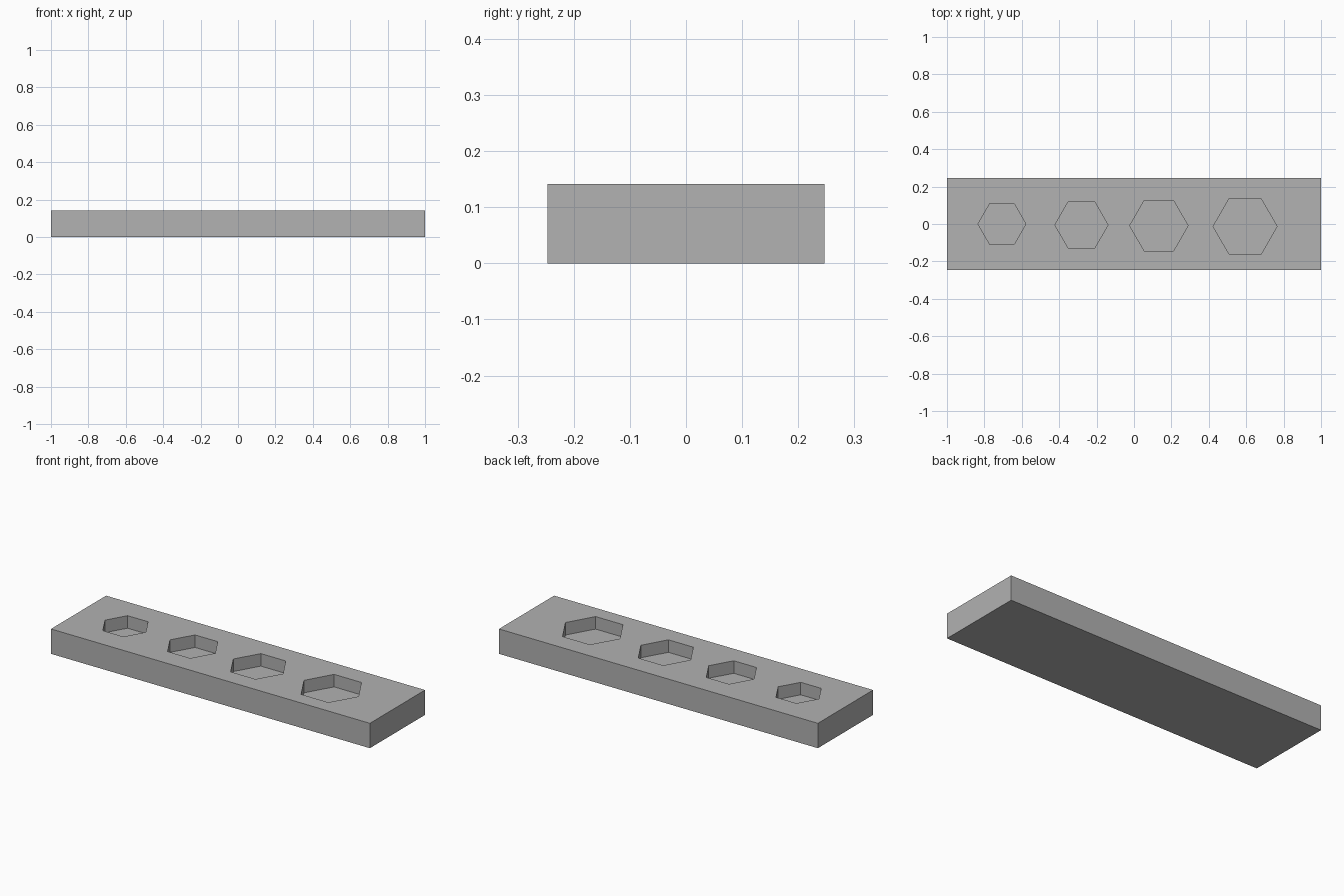
import bpy

if "Cube" in bpy.data.objects:
    bpy.data.objects.remove(bpy.data.objects["Cube"])

LENGTH, WIDTH, HEIGHT = 2.0, 0.494, 0.141
FLOOR_Z = 0.07

grey = bpy.data.materials.new("plain grey")
grey.diffuse_color = (0.445, 0.445, 0.445, 1)
grey.use_nodes = True
grey.node_tree.nodes["Principled BSDF"].inputs["Base Color"].default_value = grey.diffuse_color

# Rectangular block
bpy.ops.mesh.primitive_cube_add(size=1, location=(0, 0, HEIGHT / 2))
block = bpy.context.object
block.name = "socket_block"
block.scale = (LENGTH, WIDTH, HEIGHT)
bpy.ops.object.transform_apply(location=True, rotation=False, scale=True)
block.data.materials.append(grey)

# Hexagonal pockets, growing from left to right: centre x, centre y, corner radius
pockets = [(-0.706, 0.0, 0.128), (-0.281, -0.005, 0.142),
           (0.133, -0.009, 0.156), (0.594, -0.013, 0.171)]
CUT_HEIGHT = 0.2
for i, (x, y, radius) in enumerate(pockets, 1):
    bpy.ops.mesh.primitive_cylinder_add(
        vertices=6, radius=radius, depth=CUT_HEIGHT,
        location=(x, y, FLOOR_Z + CUT_HEIGHT / 2), rotation=(0, 0, 0.5235988))
    cutter = bpy.context.object
    cutter.name = f"pocket_cutter_{i}"
    cutter.data.materials.append(grey)
    # Corners point along x
    xs = [abs(v.co.x) for v in cutter.data.vertices]
    cutter.rotation_euler.z = 0 if max(xs) > radius * 0.99 else 0.5235988
    cutter.hide_render = True
    cutter.display_type = 'WIRE'
    cut = block.modifiers.new(f"pocket_{i}", 'BOOLEAN')
    cut.operation = 'DIFFERENCE'
    cut.solver = 'EXACT'
    cut.object = cutter

# Apply the cuts and remove the cutters
bpy.context.view_layer.update()
bpy.ops.object.select_all(action='DESELECT')
block.select_set(True)
bpy.context.view_layer.objects.active = block
for mod in list(block.modifiers):
    cutter = mod.object
    bpy.ops.object.modifier_apply(modifier=mod.name)
    bpy.data.objects.remove(cutter)
